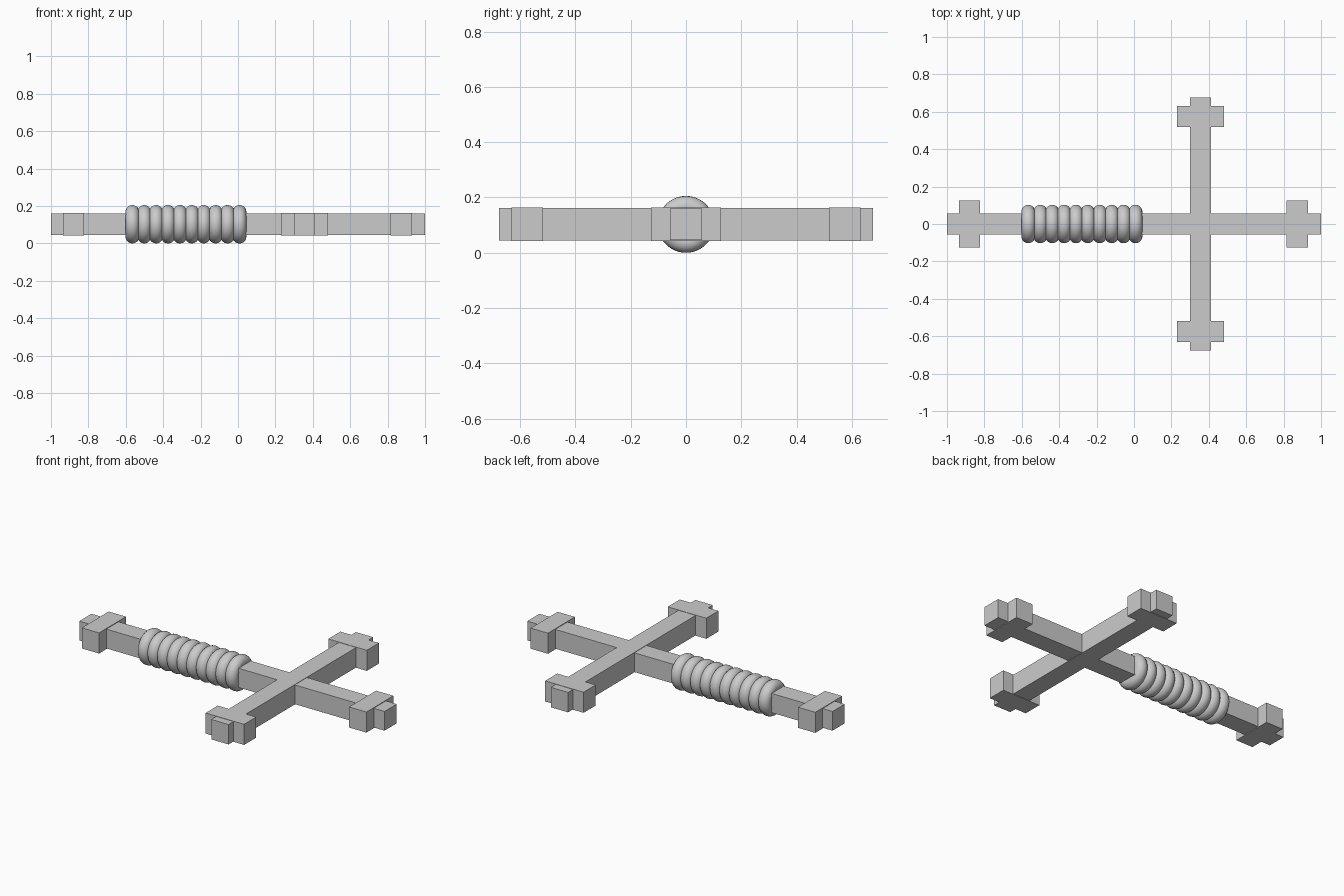
import bpy, math

if "Cube" in bpy.data.objects:
    bpy.data.objects.remove(bpy.data.objects["Cube"])

ZC = 0.1027      # height of the common centre line
CROSS_X = 0.3555 # where the cross bar sits on the main bar


def box(name, centre, size):
    bpy.ops.mesh.primitive_cube_add(size=1, location=centre)
    ob = bpy.context.object
    ob.name = name
    ob.scale = size
    bpy.ops.object.transform_apply(location=False, rotation=False, scale=True)
    return ob


# main bar and cross bar
box("main_bar", (0, 0, ZC), (2.0, 0.114, 0.114))
box("cross_bar", (CROSS_X, 0, ZC), (0.113, 1.354, 0.118))

# short blocks across the ends of the main bar
for side, x in (("left", -0.879), ("right", 0.873)):
    box(f"main_bar_{side}_cap", (x, 0, ZC), (0.113, 0.252, 0.122))

# short blocks across the ends of the cross bar
for side, s in (("front", -1), ("back", 1)):
    box(f"cross_bar_{side}_cap", (CROSS_X, s * 0.574, ZC), (0.252, 0.113, 0.122))

# row of rings wrapped around the main bar as a grip
RINGS, MINOR, START, END = 10, 0.037, -0.565, 0.008
for i in range(RINGS):
    x = START + (END - START) * i / (RINGS - 1)
    bpy.ops.mesh.primitive_torus_add(
        major_radius=0.0657, minor_radius=MINOR,
        major_segments=48, minor_segments=20,
        location=(x, 0, ZC), rotation=(0, math.pi / 2, 0))
    ring = bpy.context.object
    ring.name = f"grip_ring_{i + 1}"
    bpy.ops.object.shade_smooth()
